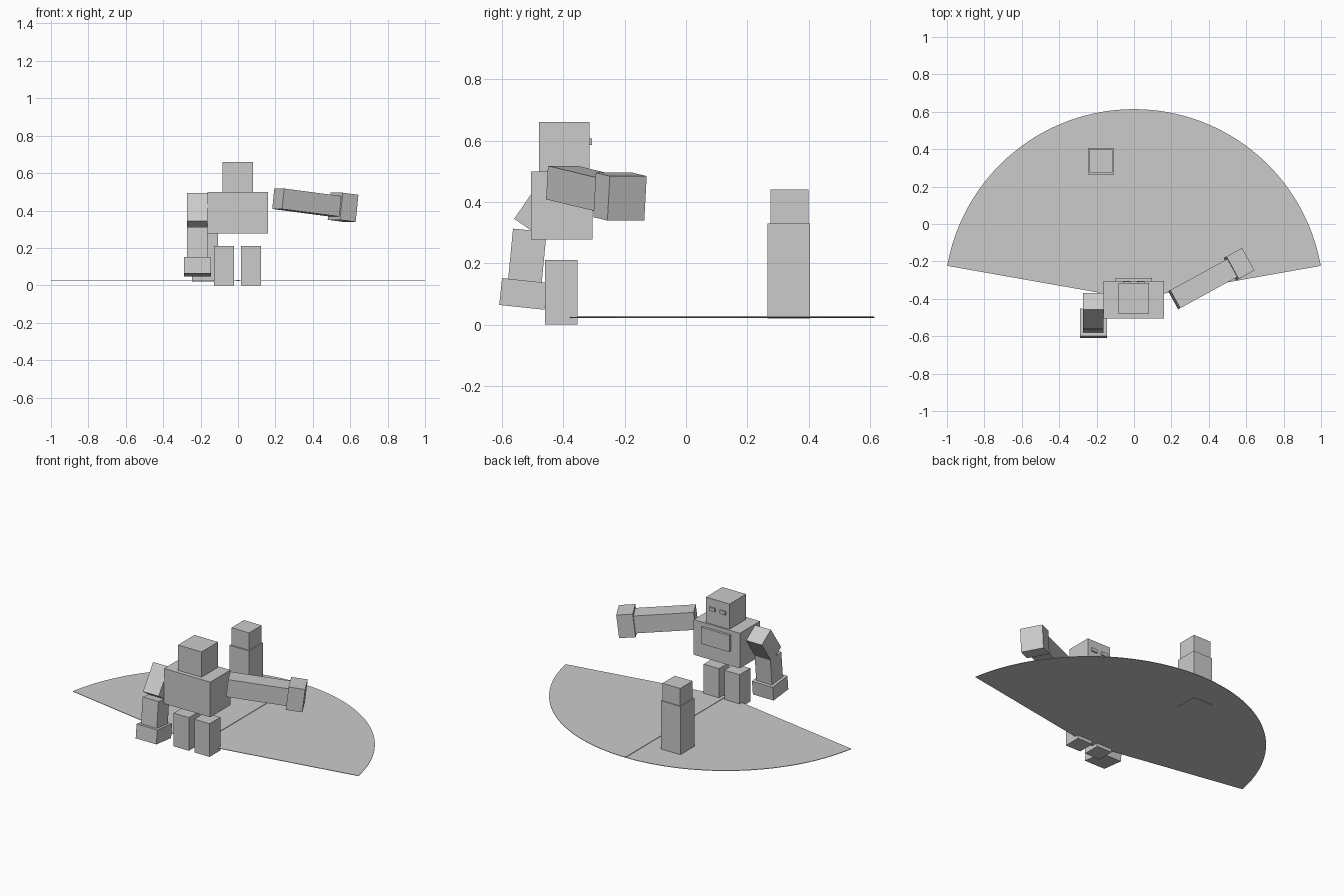
import bpy, bmesh, math
from mathutils import Matrix, Vector

if "Cube" in bpy.data.objects:
    bpy.data.objects.remove(bpy.data.objects["Cube"])

grey = bpy.data.materials.new("plain grey")
grey.diffuse_color = (0.6, 0.6, 0.6, 1)
grey.use_nodes = True
grey.node_tree.nodes["Principled BSDF"].inputs["Base Color"].default_value = grey.diffuse_color


def finish(name, bm):
    bmesh.ops.recalc_face_normals(bm, faces=bm.faces[:])
    mesh = bpy.data.meshes.new(name)
    bm.to_mesh(mesh)
    bm.free()
    mesh.materials.append(grey)
    obj = bpy.data.objects.new(name, mesh)
    bpy.context.collection.objects.link(obj)
    return obj


def block(name, size, centre, rot=None):
    """Box of a given size, turned by rot about its own centre."""
    bm = bmesh.new()
    bmesh.ops.create_cube(bm, size=1)
    m = Matrix.Translation(centre) @ (rot or Matrix()) @ Matrix.Diagonal((*size, 1))
    bmesh.ops.transform(bm, matrix=m, verts=bm.verts)
    return finish(name, bm)


def span(name, x, y, z):
    """Box between limits on each axis."""
    return block(name, [b - a for a, b in (x, y, z)], [(a + b) / 2 for a, b in (x, y, z)])


# Fan-shaped field
CY, R, TILT = -0.40, 1.014, 10
bm = bmesh.new()
ring = [bm.verts.new((0, CY, 0.022))]
STEPS = 80
for i in range(STEPS + 1):
    a = math.radians(TILT + (180 - 2 * TILT) * i / STEPS)
    ring.append(bm.verts.new((R * math.cos(a), CY + R * math.sin(a), 0.022)))
base = bm.faces.new(ring)
top = bmesh.ops.extrude_face_region(bm, geom=[base])
bmesh.ops.translate(bm, vec=(0, 0, 0.003),
                    verts=[g for g in top["geom"] if isinstance(g, bmesh.types.BMVert)])
finish("fan_field", bm)
span("centre_line", (-0.009, 0.007), (-0.39, 0.612), (0.023, 0.028))

# Small figure standing on the field
span("target_body", (-0.245, -0.108), (0.265, 0.405), (0.02, 0.33))
span("target_head", (-0.238, -0.114), (0.275, 0.399), (0.33, 0.44))

# Robot torso and head
span("torso", (-0.163, 0.16), (-0.506, -0.305), (0.278, 0.50))
span("head", (-0.084, 0.081), (-0.48, -0.315), (0.50, 0.66))
span("chest_panel", (-0.10, 0.097), (-0.306, -0.29), (0.37, 0.475))

# Legs and eyes, mirrored about the body centre
for side, s in (("left", -1), ("right", 1)):
    block(side + "_leg", (0.107, 0.107, 0.21), (-0.002 + s * 0.072, -0.407, 0.105))
    block(side + "_eye", (0.04, 0.009, 0.022), (-0.002 + s * 0.037, -0.3115, 0.596))


# Lowered arm: segments leaning forward in the side plane
def lean(deg):
    return Matrix.Rotation(math.radians(-deg), 4, 'X')


block("left_upper_arm", (0.11, 0.11, 0.18), (-0.218, -0.464, 0.388), lean(34.5))
block("left_forearm", (0.11, 0.11, 0.18), (-0.217, -0.518, 0.218), lean(5.5))
block("left_hand", (0.145, 0.148, 0.088), (-0.217, -0.531, 0.10), lean(6))

# Raised arm: segments along one axis that turns back and dips slightly
shoulder = Vector((0.215, -0.405, 0.463))
turn = Matrix.Rotation(math.radians(28.7), 4, 'Z') @ Matrix.Rotation(math.radians(6.6), 4, 'Y')
axis = turn @ Vector((1, 0, 0))
for name, start, length, width, height in (
        ("right_upper_arm", 0.0, 0.18, 0.11, 0.11),
        ("right_forearm", 0.18, 0.18, 0.11, 0.11),
        ("right_hand", 0.35, 0.096, 0.137, 0.146)):
    block(name, (length, width, height), shoulder + axis * (start + length / 2), turn)
